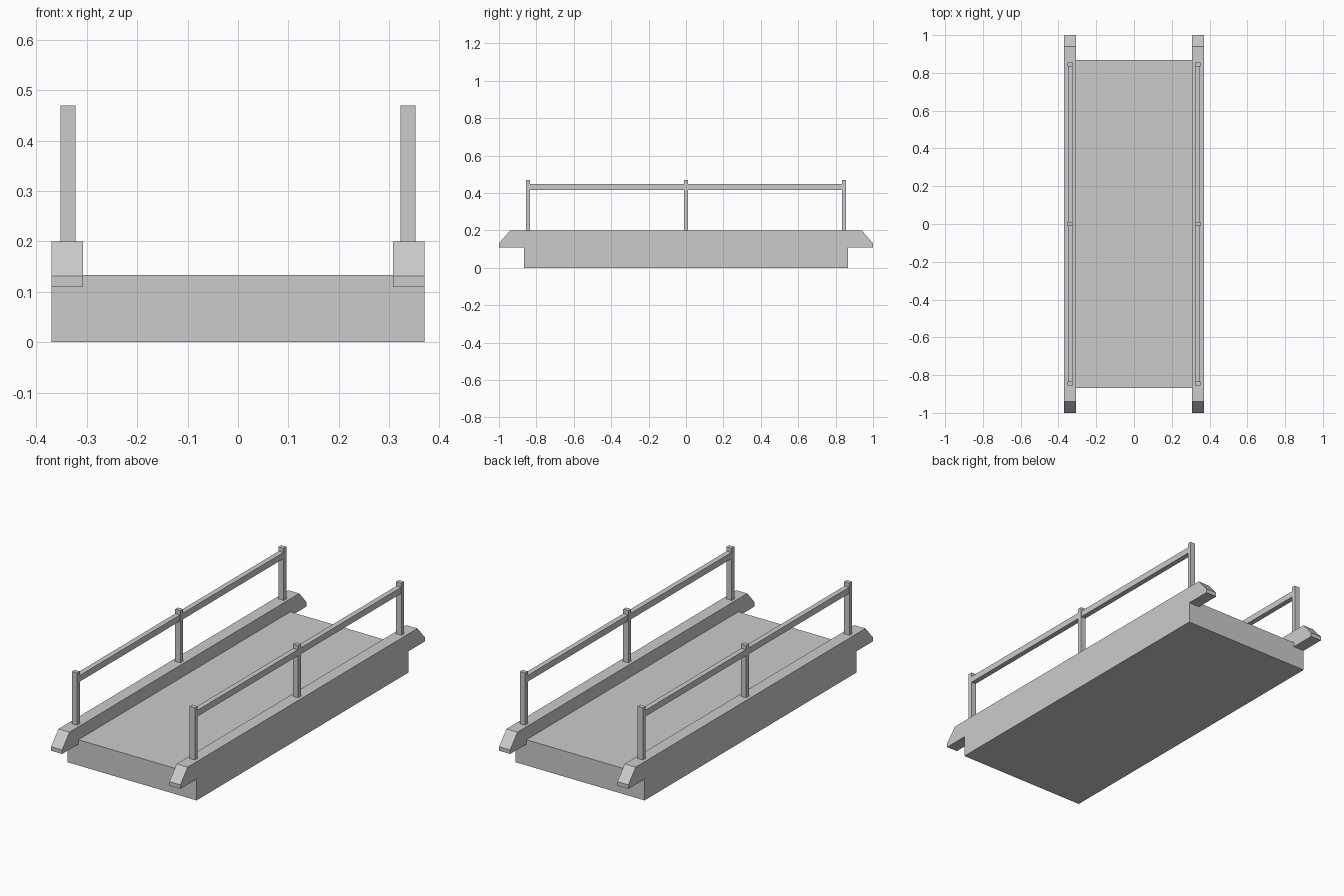
import bpy, bmesh
from mathutils import Vector

if "Cube" in bpy.data.objects:
    bpy.data.objects.remove(bpy.data.objects["Cube"])


def add_mesh(name, bm):
    bmesh.ops.recalc_face_normals(bm, faces=bm.faces)
    mesh = bpy.data.meshes.new(name)
    bm.to_mesh(mesh)
    bm.free()
    obj = bpy.data.objects.new(name, mesh)
    bpy.context.collection.objects.link(obj)
    return obj


def extrude_profile(name, points, offset):
    """Fill a closed 3D outline and extrude it by an offset vector."""
    bm = bmesh.new()
    face = bm.faces.new([bm.verts.new(p) for p in points])
    result = bmesh.ops.extrude_face_region(bm, geom=[face], use_keep_orig=True)
    verts = [g for g in result["geom"] if isinstance(g, bmesh.types.BMVert)]
    bmesh.ops.translate(bm, verts=verts, vec=Vector(offset))
    return add_mesh(name, bm)


def box(name, center, size):
    bm = bmesh.new()
    bmesh.ops.create_cube(bm, size=1)
    bmesh.ops.scale(bm, vec=Vector(size), verts=bm.verts)
    bmesh.ops.translate(bm, vec=Vector(center), verts=bm.verts)
    return add_mesh(name, bm)


def mirror_x(obj):
    mod = obj.modifiers.new("mirror", 'MIRROR')
    mod.use_axis[0] = True


OUTER, INNER = 0.37, 0.307
END = 0.867
BEAM_Z = 0.11

# Deck slab, stepped down under the side beams
section = [(-OUTER, 0), (OUTER, 0), (OUTER, BEAM_Z), (INNER, BEAM_Z),
           (INNER, 0.133), (-INNER, 0.133), (-INNER, BEAM_Z), (-OUTER, BEAM_Z)]
extrude_profile("deck", [(x, -END, z) for x, z in section], (0, 2 * END, 0))

# Side beams with chamfered overhanging ends
side = [(-1, BEAM_Z), (1, BEAM_Z), (1, 0.131), (0.94, 0.2), (-0.94, 0.2), (-1, 0.131)]
beam = extrude_profile("side_beam", [(INNER, y, z) for y, z in side], (OUTER - INNER, 0, 0))
mirror_x(beam)

# Railing posts
RAIL_X = 0.337
for label, y in (("front", -0.845), ("middle", 0), ("back", 0.845)):
    mirror_x(box(label + "_post", (RAIL_X, y, 0.333), (0.03, 0.022, 0.274)))

# Handrails running between the end posts
mirror_x(box("handrail", (RAIL_X, 0, 0.432), (0.027, 1.69, 0.032)))
